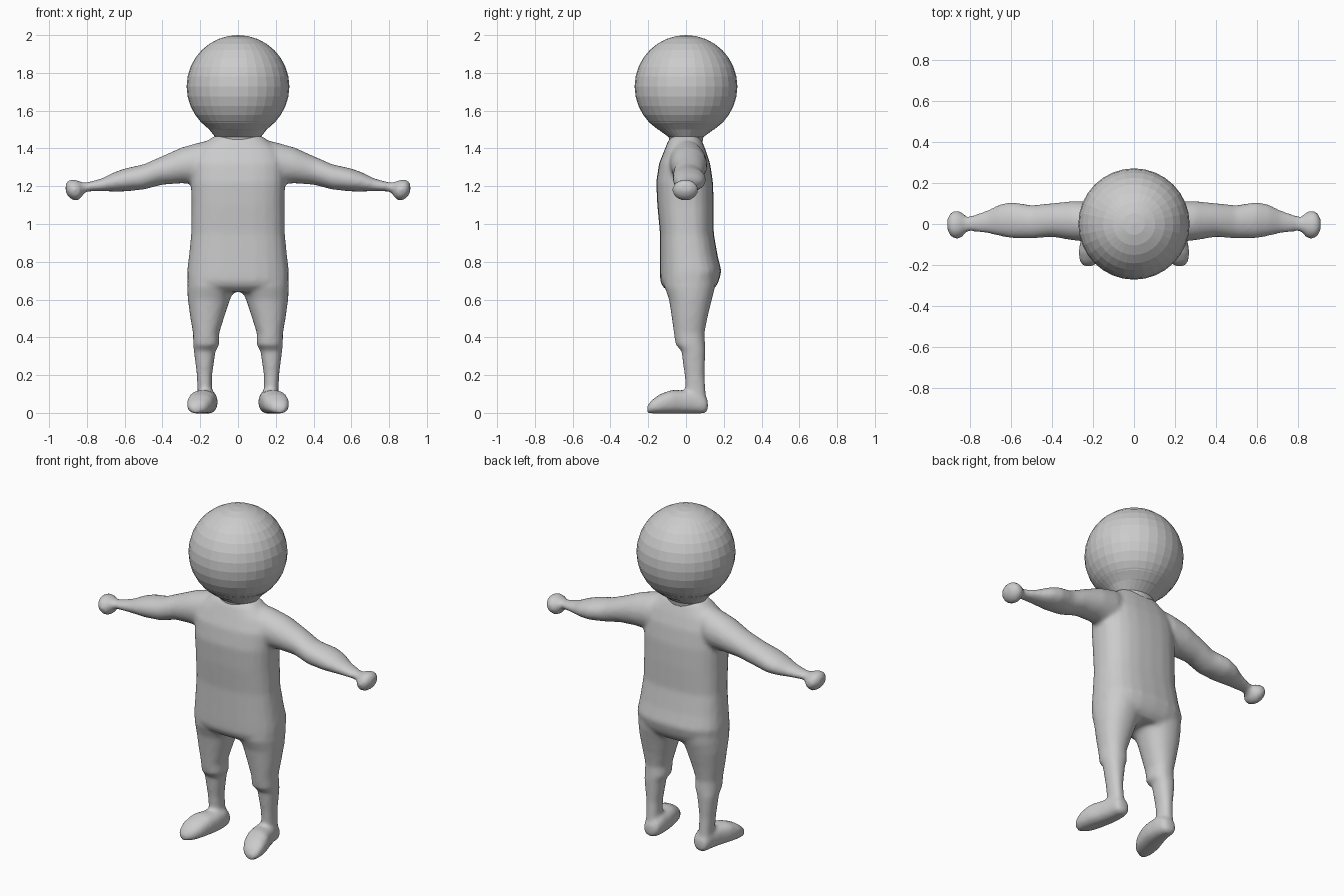
import bpy, bmesh, math

grey = bpy.data.materials.new("plain grey")
grey.diffuse_color = (0.6, 0.6, 0.6, 1)


def new_object(name, bm):
    bmesh.ops.recalc_face_normals(bm, faces=bm.faces)
    mesh = bpy.data.meshes.new(name)
    bm.to_mesh(mesh)
    bm.free()
    mesh.materials.append(grey)
    obj = bpy.data.objects.new(name, mesh)
    bpy.context.collection.objects.link(obj)
    return obj


def loft(bm, axis, sections, side=1, power=2.0, n=24):
    """Closed tube; each section is (position, a_min, a_max, b_min, b_max)."""
    rings = []
    for t, a0, a1, b0, b1 in sections:
        ring = []
        for i in range(n):
            ang = 2 * math.pi * i / n
            c, s = math.cos(ang), math.sin(ang)
            a = (a0 + a1) / 2 + (a1 - a0) / 2 * math.copysign(abs(c) ** (2 / power), c)
            b = (b0 + b1) / 2 + (b1 - b0) / 2 * math.copysign(abs(s) ** (2 / power), s)
            x, y, z = {'x': (t, a, b), 'y': (a, t, b), 'z': (a, b, t)}[axis]
            ring.append(bm.verts.new((side * x, y, z)))
        rings.append(ring)
    for r, q in zip(rings, rings[1:]):
        for i in range(n):
            j = (i + 1) % n
            bm.faces.new((r[i], r[j], q[j], q[i]))
    bm.faces.new(rings[0])
    bm.faces.new(rings[-1])


body = bmesh.new()

# Torso: height, half width, front, back
torso = [(0.64, 0.20, -0.09, 0.13), (0.67, 0.26, -0.125, 0.16),
         (0.70, 0.27, -0.137, 0.175), (0.75, 0.27, -0.138, 0.188),
         (0.83, 0.26, -0.138, 0.168), (0.95, 0.248, -0.138, 0.147),
         (1.10, 0.246, -0.152, 0.147), (1.22, 0.25, -0.158, 0.143),
         (1.32, 0.25, -0.143, 0.128), (1.39, 0.22, -0.115, 0.105),
         (1.44, 0.16, -0.095, 0.085), (1.465, 0.13, -0.075, 0.07)]
loft(body, 'z', [(z, -w, w, f, b) for z, w, f, b in torso], power=2.6)

leg = [(0.76, 0.02, 0.265, -0.11, 0.16), (0.67, 0.012, 0.27, -0.115, 0.155),
       (0.60, 0.042, 0.266, -0.09, 0.137), (0.50, 0.075, 0.252, -0.075, 0.113),
       (0.42, 0.10, 0.238, -0.064, 0.098), (0.36, 0.098, 0.238, -0.055, 0.102),
       (0.33, 0.118, 0.234, -0.025, 0.103), (0.20, 0.137, 0.218, -0.008, 0.098),
       (0.12, 0.137, 0.214, -0.002, 0.104), (0.04, 0.13, 0.215, -0.01, 0.11)]
# Feet turn slightly outward towards the toes
foot = [(-0.206, 0.20, 0.25, 0.0, 0.035), (-0.185, 0.165, 0.265, -0.003, 0.065),
        (-0.14, 0.135, 0.272, -0.004, 0.098), (-0.08, 0.118, 0.262, -0.004, 0.121),
        (-0.02, 0.108, 0.24, -0.004, 0.12), (0.05, 0.108, 0.222, -0.004, 0.12),
        (0.095, 0.118, 0.214, -0.003, 0.10), (0.116, 0.14, 0.20, 0.01, 0.07)]
arm = [(0.10, -0.085, 0.08, 1.24, 1.455), (0.20, -0.09, 0.11, 1.21, 1.433),
       (0.30, -0.08, 0.112, 1.215, 1.405), (0.40, -0.063, 0.102, 1.208, 1.36),
       (0.50, -0.072, 0.092, 1.182, 1.316), (0.60, -0.07, 0.108, 1.172, 1.294),
       (0.66, -0.058, 0.095, 1.172, 1.272), (0.72, -0.045, 0.066, 1.173, 1.242),
       (0.80, -0.036, 0.039, 1.172, 1.22), (0.83, -0.04, 0.036, 1.155, 1.222)]
hand = [(0.82, -0.03, 0.03, 1.155, 1.215), (0.835, -0.062, 0.055, 1.13, 1.225),
        (0.865, -0.074, 0.066, 1.122, 1.236), (0.893, -0.066, 0.06, 1.138, 1.236),
        (0.912, -0.035, 0.03, 1.165, 1.215)]
for side in (-1, 1):
    loft(body, 'z', leg, side, 2.2)
    loft(body, 'y', foot, side, 2.5)
    loft(body, 'x', arm, side)
    loft(body, 'x', hand, side)

# Melt the limbs and torso into one smooth skin
body_obj = new_object("body", body)
remesh = body_obj.modifiers.new("merge", 'REMESH')
remesh.mode = 'VOXEL'
remesh.voxel_size = 0.012
remesh.use_smooth_shade = True
soften = body_obj.modifiers.new("soften", 'SMOOTH')
soften.factor = 0.5
soften.iterations = 7

# Flat-faced ball head
head = bmesh.new()
bmesh.ops.create_uvsphere(head, u_segments=32, v_segments=16, radius=0.272)
bmesh.ops.translate(head, verts=head.verts, vec=(0, 0, 1.728))
new_object("head", head)

# Neck flaring up into the head
neck = bmesh.new()
loft(neck, 'z', [(z, -w, w, -d, d) for z, w, d in
                 [(1.40, 0.115, 0.08), (1.425, 0.115, 0.085), (1.46, 0.12, 0.092),
                  (1.50, 0.152, 0.146), (1.545, 0.202, 0.202)]], n=32)
new_object("neck", neck)
